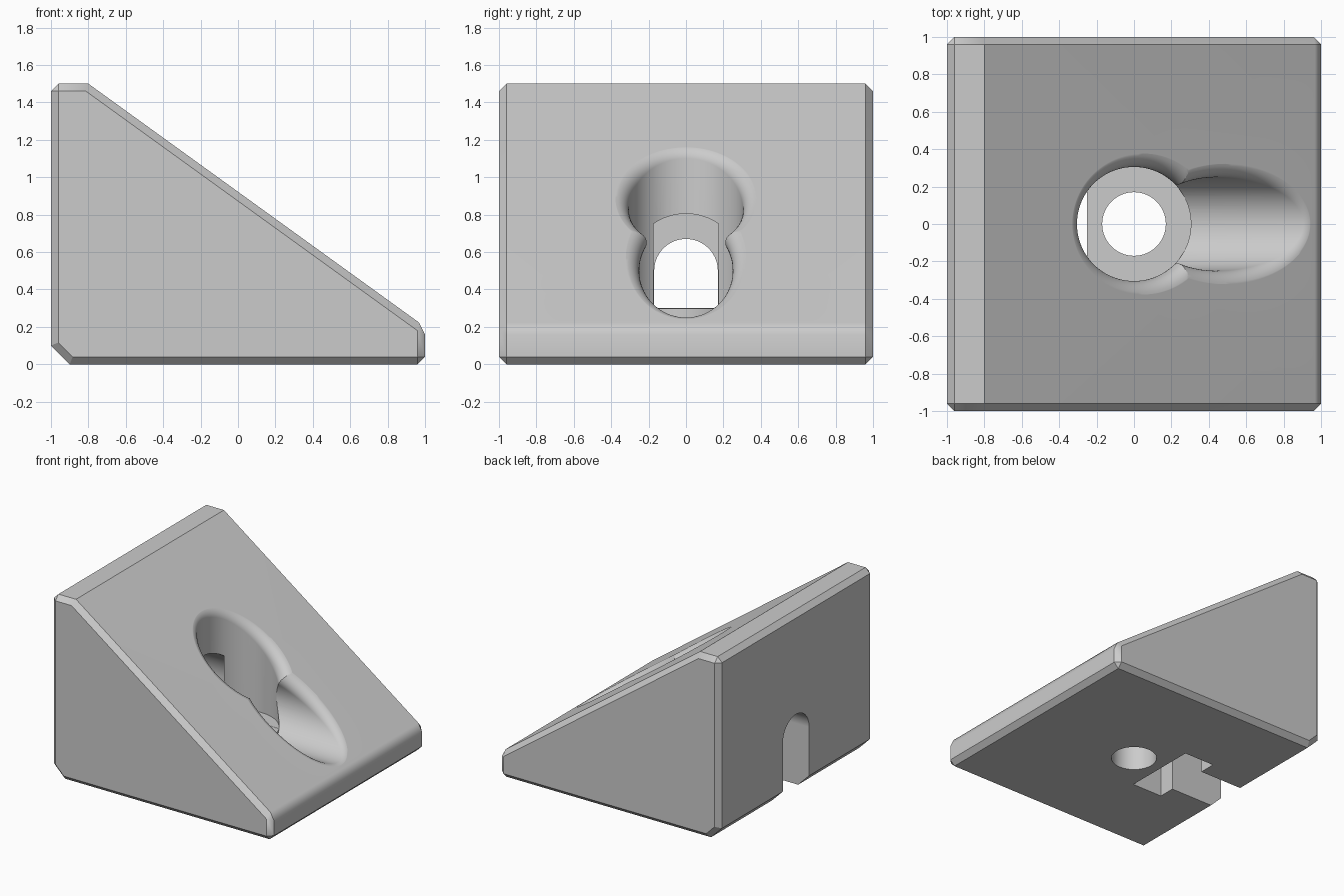
import bpy, bmesh
from math import sin, cos, tau
from mathutils import Vector

if "Cube" in bpy.data.objects:
    bpy.data.objects.remove(bpy.data.objects["Cube"], do_unlink=True)

SEGMENTS = 96
CHAMFER = 0.04
FILLET = 0.085
BORE, CHANNEL, SHAFT = 0.305, 0.25, 0.17
FLOOR, SLOT_Z = 0.3, 0.5
SLOPE_TOP, SLOPE_END = Vector((-0.8, 0, 1.5)), Vector((1, 0, 0.2))
run = SLOPE_END - SLOPE_TOP
NORMAL = Vector((-run.z, 0, run.x)).normalized()
X, Y, Z = Vector((1, 0, 0)), Vector((0, 1, 0)), Vector((0, 0, 1))


def finish(bm, name):
    bmesh.ops.recalc_face_normals(bm, faces=bm.faces)
    mesh = bpy.data.meshes.new(name)
    bm.to_mesh(mesh)
    bm.free()
    obj = bpy.data.objects.new(name, mesh)
    bpy.context.collection.objects.link(obj)
    return obj


def loft(rings):
    """Closed solid skinned over rings of equal point count."""
    bm = bmesh.new()
    loops = [[bm.verts.new(p) for p in ring] for ring in rings]
    for low, high in zip(loops, loops[1:]):
        for i in range(len(low)):
            j = (i + 1) % len(low)
            bm.faces.new((low[i], low[j], high[j], high[i]))
    bm.faces.new(loops[0][::-1])
    bm.faces.new(loops[-1])
    return bm


def prism(points, u, v, axis, start, end):
    return loft([[u * a + v * b + axis * d for a, b in points] for d in (start, end)])


def circle(radius):
    steps = [tau * i / SEGMENTS for i in range(SEGMENTS)]
    return [(radius * cos(t), radius * sin(t)) for t in steps]


def arch(half):
    """Open-bottomed slot outline with a round top."""
    n = SEGMENTS // 2
    top = [(half * cos(tau / 2 * i / n), SLOT_Z + half * sin(tau / 2 * i / n))
           for i in range(n + 1)]
    return [(-half, -0.2), (half, -0.2)] + top


def filleted_bore(start, radius, axis, u, v, steps=10):
    """Round cutter whose mouth flares as a constant-radius fillet at the slope."""
    level = NORMAL.dot(SLOPE_END) + 0.001
    rings = [[] for _ in range(steps + 3)]
    for i in range(SEGMENTS):
        t = tau * i / SEGMENTS
        out = u * cos(t) + v * sin(t)
        rings[0].append(start + out * radius)
        base = start + out * (radius + FILLET)
        ball = base + axis * ((level - FILLET - NORMAL.dot(base)) / NORMAL.dot(axis))
        w = (-out).angle(NORMAL)
        for k in range(steps + 1):
            s = k / steps
            d = (-out * sin((1 - s) * w) + NORMAL * sin(s * w)) / sin(w)
            rings[k + 1].append(ball + d * FILLET)
        rings[-1].append(ball + NORMAL * (FILLET + 0.3))
    return loft(rings)


def subtract(target, cutter):
    mod = target.modifiers.new("cut", 'BOOLEAN')
    mod.operation = 'DIFFERENCE'
    mod.solver = 'EXACT'
    mod.object = cutter
    bpy.context.view_layer.update()
    graph = bpy.context.evaluated_depsgraph_get()
    result = bpy.data.meshes.new_from_object(target.evaluated_get(graph))
    target.modifiers.clear()
    target.data = result
    bpy.data.objects.remove(cutter, do_unlink=True)


# Wedge block: chamfer every edge but the slope crest and the heel facet
profile = [(-1, 0.1), (-1, 1.5), (-0.8, 1.5), (1, 0.2), (1, 0), (-0.9, 0)]
plain = [(-1, 0.1), (-0.8, 1.5), (-0.9, 0)]
bm = prism(profile, X, Z, Y, -1, 1)
bmesh.ops.recalc_face_normals(bm, faces=bm.faces)


def is_plain(edge):
    a, b = (vert.co for vert in edge.verts)
    return abs(a.y - b.y) > 1 and any(
        abs(a.x - x) + abs(a.z - z) < 0.01 for x, z in plain)


bmesh.ops.bevel(bm, geom=[e for e in bm.edges if not is_plain(e)], offset=CHAMFER,
                offset_type='OFFSET', segments=1, affect='EDGES')
block = finish(bm, "wedge_block")

# Horizontal access channel, stopped by the raised floor of the main bore
channel = finish(filleted_bore(Vector((-0.06, 0, SLOT_Z)), CHANNEL, X, Y, Z),
                 "channel_cutter")
plug = finish(prism(circle(BORE + 0.002), X, Y, Z, 0.1, FLOOR - 0.001), "floor_plug")
subtract(channel, plug)

# Vertical bore, channel, screw hole, head pocket and rear slot
bore = finish(filleted_bore(Vector((0, 0, FLOOR)), BORE, Z, X, Y), "bore_cutter")
hole = finish(prism(circle(SHAFT), X, Y, Z, -0.2, 0.4), "hole_cutter")
pocket = finish(prism(arch(BORE), Y, Z, X, -0.52, -0.25), "pocket_cutter")
slot = finish(prism(arch(SHAFT), Y, Z, X, -1.2, -0.4), "slot_cutter")
for cutter in (bore, channel, hole, pocket, slot):
    subtract(block, cutter)

# Single grey finish
grey = bpy.data.materials.new("light_grey")
grey.use_nodes = True
colour = (0.6, 0.6, 0.6, 1)
grey.diffuse_color = colour
grey.node_tree.nodes["Principled BSDF"].inputs["Base Color"].default_value = colour
block.data.materials.clear()
block.data.materials.append(grey)
for face in block.data.polygons:
    face.material_index = 0

# Smooth curved surfaces, keep hard edges crisp
bpy.ops.object.select_all(action='DESELECT')
block.select_set(True)
bpy.context.view_layer.objects.active = block
bpy.ops.object.shade_smooth_by_angle()
weighted = block.modifiers.new("weighted_normals", 'WEIGHTED_NORMAL')
weighted.keep_sharp = True
